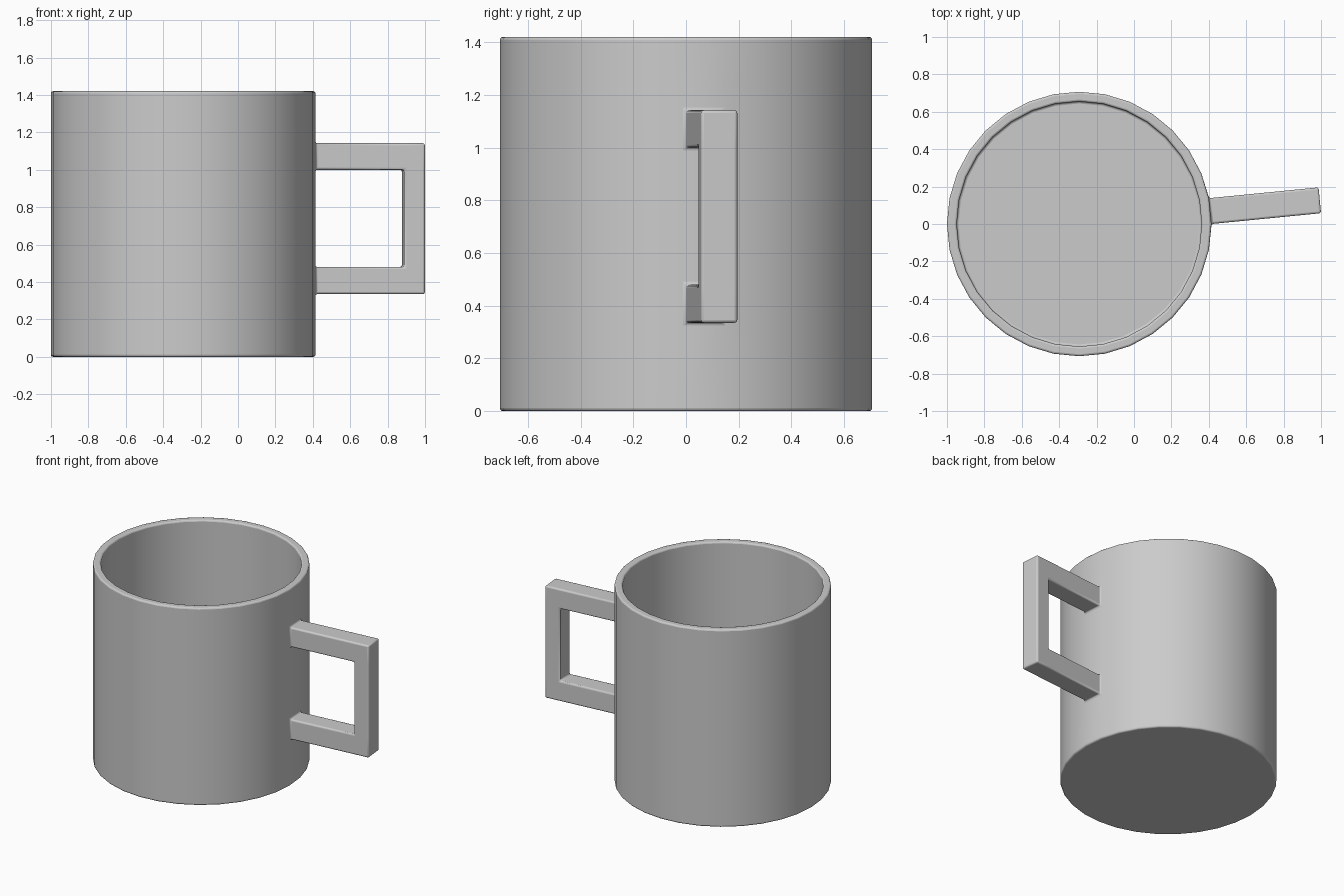
import bpy, bmesh, math
from mathutils import Vector

if "Cube" in bpy.data.objects:
    bpy.data.objects.remove(bpy.data.objects["Cube"])

SIDES = 32
R_OUT, R_IN, HEIGHT, FLOOR = 0.707, 0.655, 1.42, 0.05
CX = -0.293
ARM_Z = [0.335, 0.48, 1.0, 1.142]           # lower arm, gap, upper arm
ARM_LEN, BAR = 0.477, 0.112                 # arm length and upright thickness

bm = bmesh.new()

# Cup wall: outside rows, over the rim, down the inside
profile = [(R_OUT, z) for z in [0.0] + ARM_Z + [HEIGHT]]
profile += [(R_IN, HEIGHT), (R_IN, FLOOR)]
rings = []
for r, z in profile:
    rings.append([bm.verts.new((CX + r * math.cos(math.tau * i / SIDES),
                                r * math.sin(math.tau * i / SIDES), z))
                  for i in range(SIDES)])
wall = []
for a, b in zip(rings, rings[1:]):
    wall.append([bm.faces.new((a[i], a[(i + 1) % SIDES], b[(i + 1) % SIDES], b[i]))
                 for i in range(SIDES)])
bm.faces.new(rings[0][::-1])
bm.faces.new(rings[-1])
bm.normal_update()

# Handle arms: pull two wall facets straight out along their normal
half = math.pi / SIDES
out = Vector((math.cos(half), math.sin(half), 0))


def pull(face, dist):
    new = bmesh.ops.extrude_discrete_faces(bm, faces=[face])["faces"][0]
    bmesh.ops.translate(bm, verts=new.verts, vec=out * dist)
    return new


low = pull(pull(wall[1][0], ARM_LEN), BAR)
high = pull(pull(wall[3][0], ARM_LEN), BAR)
bm.normal_update()


# Handle upright: join the facing end faces of the two arms
def facing(end_face, up):
    for e in end_face.edges:
        for f in e.link_faces:
            if f is not end_face and f.normal.z * up > 0.9:
                return f


pair = [facing(low, 1), facing(high, -1)]
edges = [e for f in pair for e in f.edges]
bmesh.ops.delete(bm, geom=pair, context='FACES_ONLY')
bmesh.ops.bridge_loops(bm, edges=edges)
bmesh.ops.recalc_face_normals(bm, faces=bm.faces)

mesh = bpy.data.meshes.new("mug")
bm.to_mesh(mesh)
bm.free()
mug = bpy.data.objects.new("mug", mesh)
bpy.context.collection.objects.link(mug)

# Softened edges and smooth shading
bevel = mug.modifiers.new("soft_edges", 'BEVEL')
bevel.width = 0.011
bevel.segments = 3
bevel.limit_method = 'ANGLE'
bevel.angle_limit = math.radians(30)
bpy.context.view_layer.objects.active = mug
mug.select_set(True)
bpy.ops.object.shade_smooth_by_angle(angle=math.radians(35))
